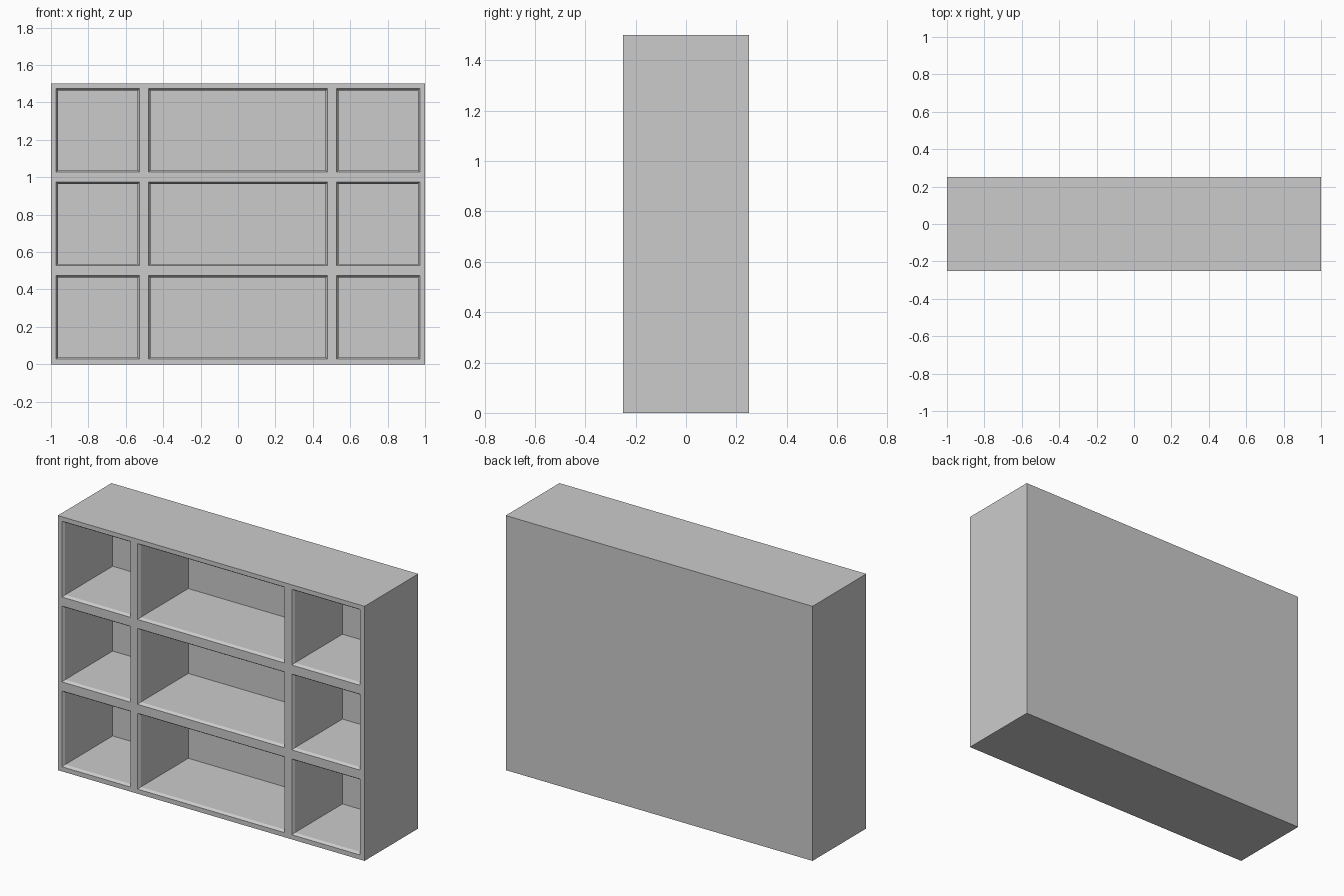
import bpy
import bmesh
from mathutils import Vector

cube = bpy.data.objects.get("Cube")
if cube:
    bpy.data.objects.remove(cube, do_unlink=True)

# Overall size and compartment layout
WIDTH, DEPTH, HEIGHT = 2.0, 0.5, 1.5
COLUMNS = [(-0.972, -0.526), (-0.479, 0.479), (0.526, 0.972)]
ROWS = [(i * 0.5 + 0.027, i * 0.5 + 0.474) for i in range(3)]
LIP, LIP_DEPTH, POCKET_DEPTH = 0.01, 0.015, 0.457

grey = bpy.data.materials.new("plain_grey")
grey.use_nodes = True
colour = (0.6, 0.6, 0.6, 1.0)
grey.diffuse_color = colour
grey.node_tree.nodes["Principled BSDF"].inputs["Base Color"].default_value = colour

# Solid cabinet block standing on the ground
bm = bmesh.new()
bmesh.ops.create_cube(bm, size=1.0)
bmesh.ops.scale(bm, vec=(WIDTH, DEPTH, HEIGHT), verts=bm.verts)
bmesh.ops.translate(bm, vec=(0, 0, HEIGHT / 2), verts=bm.verts)


def slice_block(point, normal):
    bmesh.ops.bisect_plane(bm, geom=bm.verts[:] + bm.edges[:] + bm.faces[:],
                           plane_co=point, plane_no=normal)


# Mark out the compartments on the front
for span in COLUMNS:
    for x in span:
        slice_block((x, 0, 0), (1, 0, 0))
for span in ROWS:
    for z in span:
        slice_block((0, 0, z), (0, 0, 1))


def inside(value, spans):
    return any(low < value < high for low, high in spans)


bm.normal_update()
cells = []
for face in bm.faces:
    centre = face.calc_center_median()
    if face.normal.y < -0.9 and inside(centre.x, COLUMNS) and inside(centre.z, ROWS):
        cells.append(face)

# Chamfered lip, then the deep pocket of each compartment
bmesh.ops.inset_individual(bm, faces=cells, thickness=LIP, depth=-LIP_DEPTH,
                           use_even_offset=True)
for cell in cells:
    pocket = bmesh.ops.extrude_discrete_faces(bm, faces=[cell])["faces"][0]
    bmesh.ops.translate(bm, vec=Vector((0, POCKET_DEPTH - LIP_DEPTH, 0)),
                        verts=pocket.verts)

# Merge the leftover flat strips on the outer walls
bmesh.ops.dissolve_limit(bm, angle_limit=0.01, verts=bm.verts, edges=bm.edges)
bmesh.ops.recalc_face_normals(bm, faces=bm.faces)

mesh = bpy.data.meshes.new("shelf_cabinet")
bm.to_mesh(mesh)
bm.free()
mesh.materials.append(grey)
cabinet = bpy.data.objects.new("shelf_cabinet", mesh)
bpy.context.collection.objects.link(cabinet)
